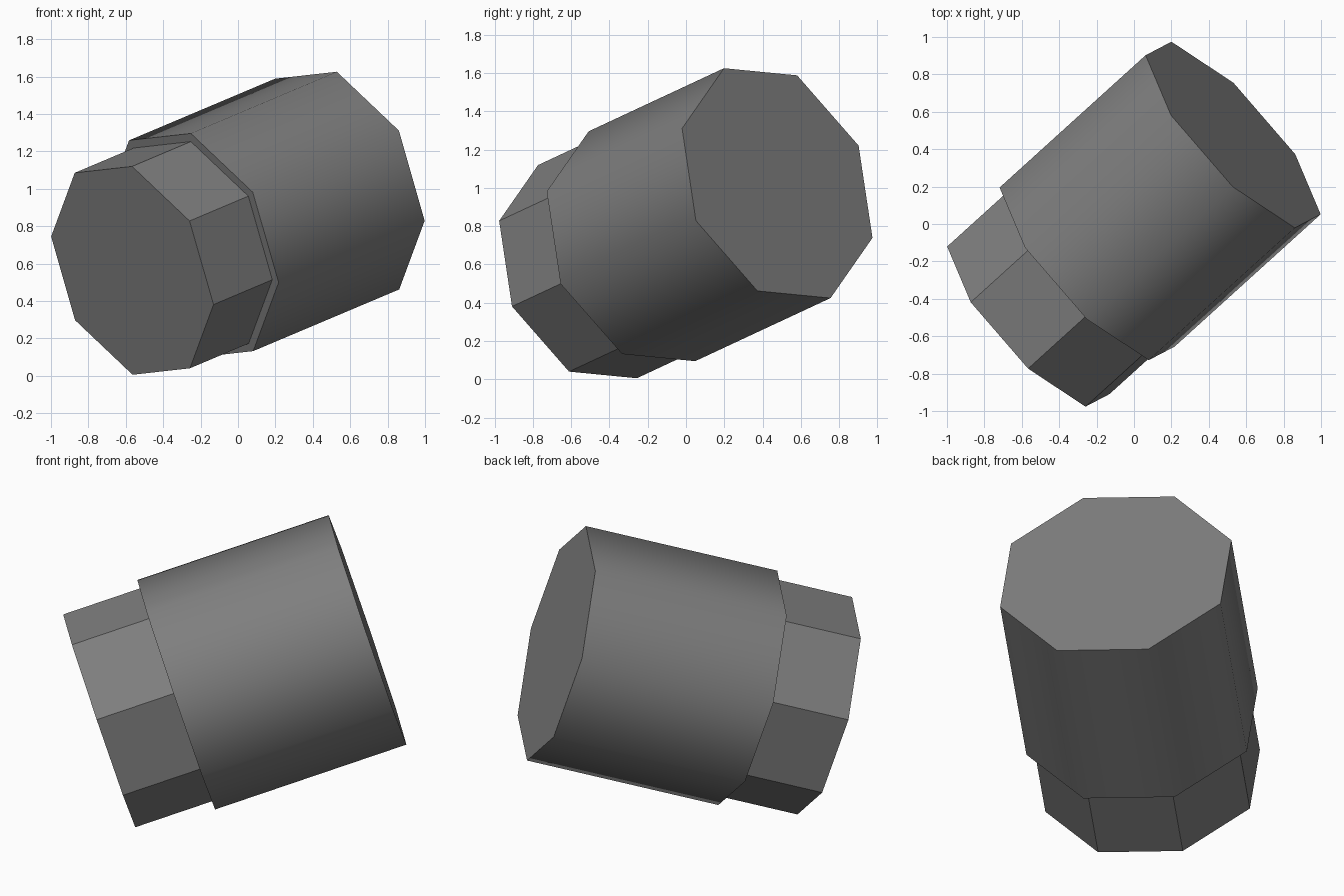
import bpy
import bmesh
from mathutils import Matrix, Vector

cube = bpy.data.objects.get("Cube")
if cube:
    bpy.data.objects.remove(cube, do_unlink=True)

# Plain grey, shared by both parts
grey = bpy.data.materials.new("grey")
grey.use_nodes = True
colour = (0.21, 0.21, 0.21, 1)
grey.diffuse_color = colour
grey.node_tree.nodes["Principled BSDF"].inputs["Base Color"].default_value = colour

# Tilted frame: the common axis and the direction of one octagon corner
near_end = Vector((-0.565, -0.515, 0.5625))
far_end = Vector((0.53, 0.477, 1.025))
axis = (far_end - near_end).normalized()
corner = Vector((0.32, -0.48, 0.277))
side = axis.cross(corner).normalized()
corner = side.cross(axis)
frame = Matrix((corner, side, axis)).transposed().to_4x4()


def octagon_prism(name, start, end, radius, smooth):
    """Eight-sided prism running along the axis, with flat caps."""
    bm = bmesh.new()
    bmesh.ops.create_cone(bm, cap_ends=True, segments=8, radius1=radius,
                          radius2=radius, depth=(end - start).length)
    for face in bm.faces:
        face.smooth = smooth and len(face.verts) == 4
    bm.transform(Matrix.Translation((start + end) / 2) @ frame)
    mesh = bpy.data.meshes.new(name)
    bm.to_mesh(mesh)
    bm.free()
    mesh.materials.append(grey)
    obj = bpy.data.objects.new(name, mesh)
    bpy.context.collection.objects.link(obj)
    return obj


# Narrow faceted cap, then the wider smooth-sided body
shoulder = far_end - axis * 1.104
octagon_prism("cap", near_end, shoulder + axis * 0.02, 0.614, False)
octagon_prism("body", shoulder, far_end, 0.662, True)
